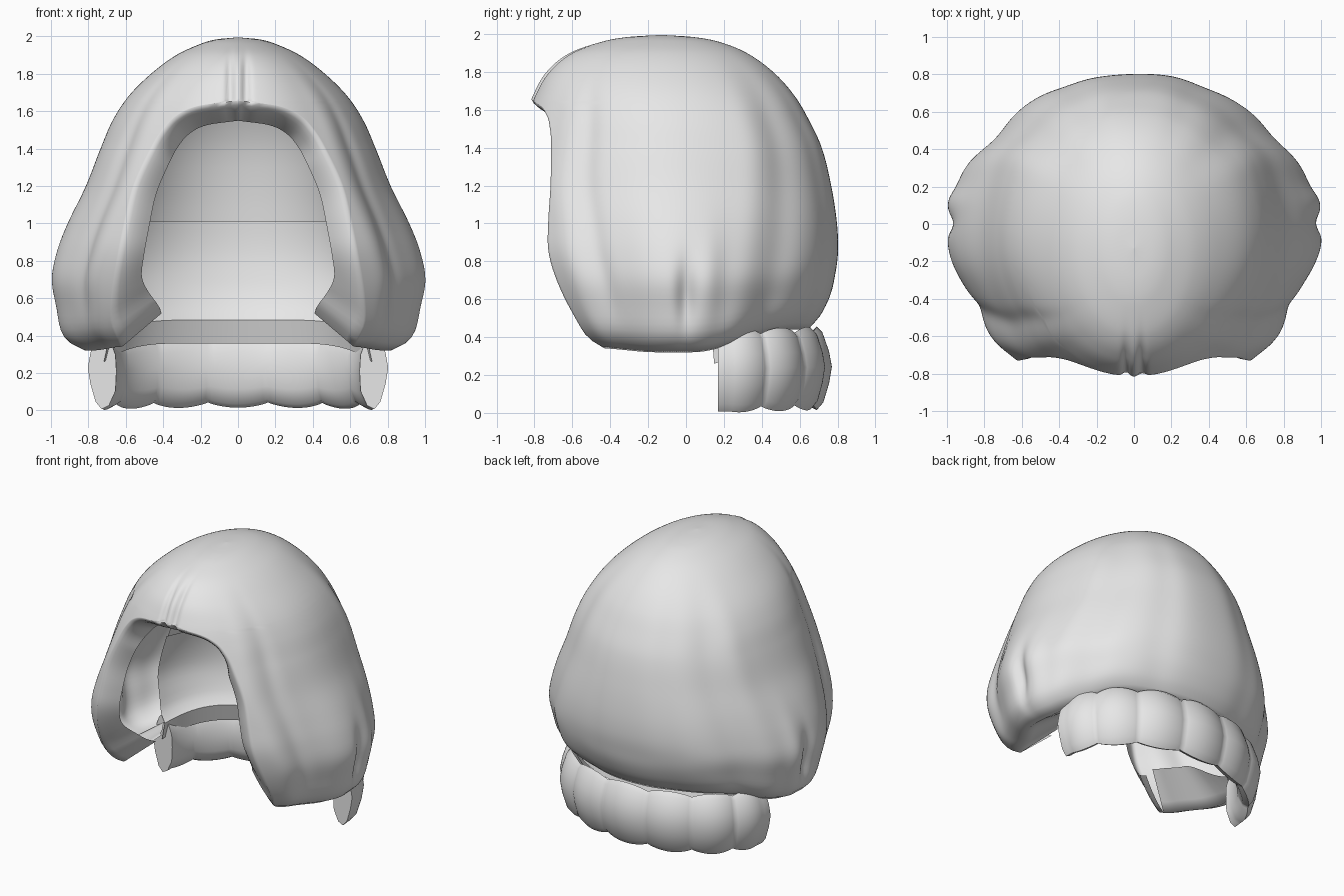
import bpy, bmesh
from math import sin, cos, pi, asin, exp, radians

if "Cube" in bpy.data.objects:
    bpy.data.objects.remove(bpy.data.objects["Cube"])

grey = bpy.data.materials.new("hair grey")
grey.use_nodes = True
COLOUR = (0.8, 0.8, 0.8, 1)
grey.diffuse_color = COLOUR
grey.node_tree.nodes["Principled BSDF"].inputs["Base Color"].default_value = COLOUR


def curve(table, z, col=1):
    """Smooth interpolation through a table keyed by its first column."""
    last = len(table) - 1
    if z <= table[0][0]:
        return table[0][col]
    if z >= table[last][0]:
        return table[last][col]
    i = next(k for k in range(last) if table[k + 1][0] >= z)
    slope = lambda a, b: (table[b][col] - table[a][col]) / (table[b][0] - table[a][0])
    m0, m1 = slope(max(i - 1, 0), i + 1), slope(i, min(i + 2, last))
    h = table[i + 1][0] - table[i][0]
    t = (z - table[i][0]) / h
    return (table[i][col] * (2*t**3 - 3*t*t + 1) + table[i + 1][col] * (3*t*t - 2*t**3)
            + h * m0 * (t**3 - 2*t*t + t) + h * m1 * (t**3 - t*t))


def bump(v, centre, width):
    return exp(-((v - centre) / width) ** 2)


def ramp(v, a, b):
    t = min(max((v - a) / (b - a), 0), 1)
    return t * t * (3 - 2 * t)


def add_grid(bm, rows):
    verts = [[bm.verts.new(p) for p in row] for row in rows]
    for a, b in zip(verts, verts[1:]):
        for i in range(len(a) - 1):
            bm.faces.new((a[i], a[i + 1], b[i + 1], b[i]))


def finish(name, bm, sharp):
    bmesh.ops.remove_doubles(bm, verts=bm.verts, dist=0.0005)
    bmesh.ops.dissolve_degenerate(bm, edges=bm.edges, dist=0.0001)
    bmesh.ops.recalc_face_normals(bm, faces=bm.faces)
    mesh = bpy.data.meshes.new(name)
    bm.to_mesh(mesh)
    bm.free()
    mesh.materials.append(grey)
    ob = bpy.data.objects.new(name, mesh)
    bpy.context.collection.objects.link(ob)
    bpy.ops.object.select_all(action='DESELECT')
    ob.select_set(True)
    bpy.context.view_layer.objects.active = ob
    bpy.ops.object.shade_smooth_by_angle(angle=radians(sharp))


# Height, half width, front reach, back reach of the hair mass
HEAD = [(.32, .82, -.64, .645), (.36, .90, -.69, .68), (.42, .95, -.75, .72),
        (.55, .98, -.83, .765), (.7, 1.005, -.89, .79), (.85, .975, -.94, .805),
        (1, .915, -.95, .8), (1.2, .815, -.95, .77), (1.4, .735, -.9, .72),
        (1.55, .67, -.85, .65), (1.68, .585, -.8, .57), (1.8, .465, -.73, .46),
        (1.9, .33, -.61, .32), (1.96, .2, -.44, .17), (1.985, .11, -.3, .03),
        (1.995, 0, -.13, -.13)]
# Half width of the face opening by height
FACE = [(.32, .62), (.45, .67), (.6, .67), (.8, .64), (1, .6), (1.2, .55),
        (1.4, .46), (1.5, .4), (1.58, .32), (1.63, .2), (1.655, 0)]
ARCH, BASE, TOP = 1.655, .32, 1.995


def head_point(phi, z, scale=1.0, folds=True):
    """Point on the hair mass; phi runs from 0 at the front round by +x."""
    w, front, back = (curve(HEAD, z, c) for c in (1, 2, 3))
    mid = -.04 - .09 * ramp(z, 1.4, TOP)
    s, c = sin(phi), cos(phi)
    x, y = w * s, -c * ((mid - front) if c > 0 else (back - mid))
    r = scale
    if folds:
        a = abs((phi + pi) % (2 * pi) - pi)
        low = 1 - ramp(z, 1.45, 1.95)
        drift = .12 * (z - 1)
        # Flatter corners low down
        flat = 1 - ramp(z, .8, 1.4)
        r -= flat * (.04 * bump(a, 1.15, .24) + .035 * bump(a, 2.12, .3))
        # Long creases beside the face and at the back
        r -= .02 * bump(a, 1.02 - drift, .08) * low * ramp(z, .4, .8)
        r += .012 * bump(a, .84 - drift, .09) * low
        r -= .018 * bump(a, 2.3 + drift, .13) * low
        r += .012 * bump(a, 2.05 + drift, .12) * low
        r -= .012 * bump(a, 2.75, .12) * low
        r += .005 * sin(9 * phi + z) * low * ramp(z, .35, .7) * ramp(a, .7, 1.2)
        # Swept lock and dimple beside the jaw
        r -= .045 * bump(a, 1.62, .06) * bump(z, .62, .17)
        r += .018 * bump(a, 1.77, .08) * bump(z, .68, .25)
    x, y = x * r, mid + y * r
    # Centre parting
    if folds and c > 0:
        p = ramp(z, 1.52, 1.66) * (1 - ramp(z, 1.8, 1.97))
        y += p * (.024 * bump(abs(x), .042, .022) - .006 * bump(x, 0, .03))
    lift = ramp(-c, .1, .9) * .12 * (1 - ramp(z, BASE, .9))
    return (x, y, z + lift + .025 * ramp(c, .2, .8) * (1 - ramp(z, BASE, .6)))


def opening(z):
    return 0 if z >= ARCH else asin(min(curve(FACE, z) / curve(HEAD, z), 1))


# Hair shell, open at the face and neck
COLS, LOW, HIGH = 280, 56, 36
heights = [BASE + (ARCH - BASE) * sin(pi / 2 * i / LOW) for i in range(LOW)]
heights += [ARCH + (TOP - ARCH) * sin(pi / 2 * i / HIGH) for i in range(HIGH + 1)]
rows = []
for z in heights:
    start = opening(z)
    rows.append([head_point(start + (2 * pi - 2 * start) * i / COLS, z)
                 for i in range(COLS + 1)])


# Underside hem, folded up and inward below the cheeks
def tuck(p, t):
    x, y, z = p
    cheek = ramp(-y, -.3, .15)
    k = 1 - t * (.05 + .29 * cheek)
    return (x * k, -.04 + (y + .04) * k, z + t * (.01 + .19 * cheek))


bm = bmesh.new()
add_grid(bm, [[tuck(p, t / 4) for p in rows[0]] for t in (4, 3, 2, 1)] + rows)

# Rolled lip round the face opening
rim = [r[0] for r in rows[:LOW + 1]] + [r[-1] for r in rows[LOW - 1::-1]]


def lip(p, t):
    x, y, z = p
    low = 1 - ramp(z, .35, .75)
    depth = .07 + .1 * ramp(z, 1.35, 1.62)
    return (x * (1 - t * (.21 + .13 * low)), y + depth * t ** 1.6,
            z + t * ((.9 - z) * .14 + .1 * low))


add_grid(bm, [[lip(p, t / 5) for p in rim] for t in range(6)])
finish("hair_shell", bm, 85)

# Lining at the back of the inside, in two panels
for name, z0, z1, k in (("upper_lining", 1.01, 1.88, .79), ("lower_lining", .365, 1.01, .8)):
    bm = bmesh.new()
    panel = [[head_point(pi * (.6 + .8 * i / 40), z0 + (z1 - z0) * j / 12, k, False)
              for i in range(41)] for j in range(13)]
    if z0 < 1:
        panel.insert(0, [(x * 1.04, y * 1.07, z - .125) for x, y, z in panel[0]])
    add_grid(bm, panel)
    finish(name, bm, 40)

# Scalloped roll of curls round the nape: outward offset and height of its section
SECTION = [(-.055, .1), (-.06, .21), (-.055, .3), (-.02, .4), (.02, .44), (.05, .41),
           (.085, .31), (.1, .23), (.085, .14), (.055, .04), (.02, .0), (-.02, .02)]
LOBES, STEPS, MIDDLE = 7, 112, .22
bm = bmesh.new()
rows = []
for i in range(STEPS + 1):
    u = i / STEPS
    a = pi * u
    puff = abs(sin(pi * LOBES * u)) ** .8
    # The two end curls stay full up to their flat ends
    if min(u, 1 - u) * LOBES < .5:
        puff = max(puff, .75)
    cx, cy = .71 * cos(a), .17 + .5 * sin(a)
    nx, ny = cos(a) * .5, sin(a) * .71
    n = (nx * nx + ny * ny) ** .5
    row = []
    for d, z in SECTION:
        d *= .72 + .28 * puff if d > 0 else 1
        tall = .87 + .13 * puff
        row.append((cx + nx / n * d, cy + ny / n * d, MIDDLE + (z - MIDDLE) * tall
                    + .015 * sin(a)))
    rows.append(row + row[:1])
add_grid(bm, rows)
for row in (rows[0], rows[-1]):
    bm.faces.new([bm.verts.new(p) for p in row[:-1]])
finish("nape_curls", bm, 60)
